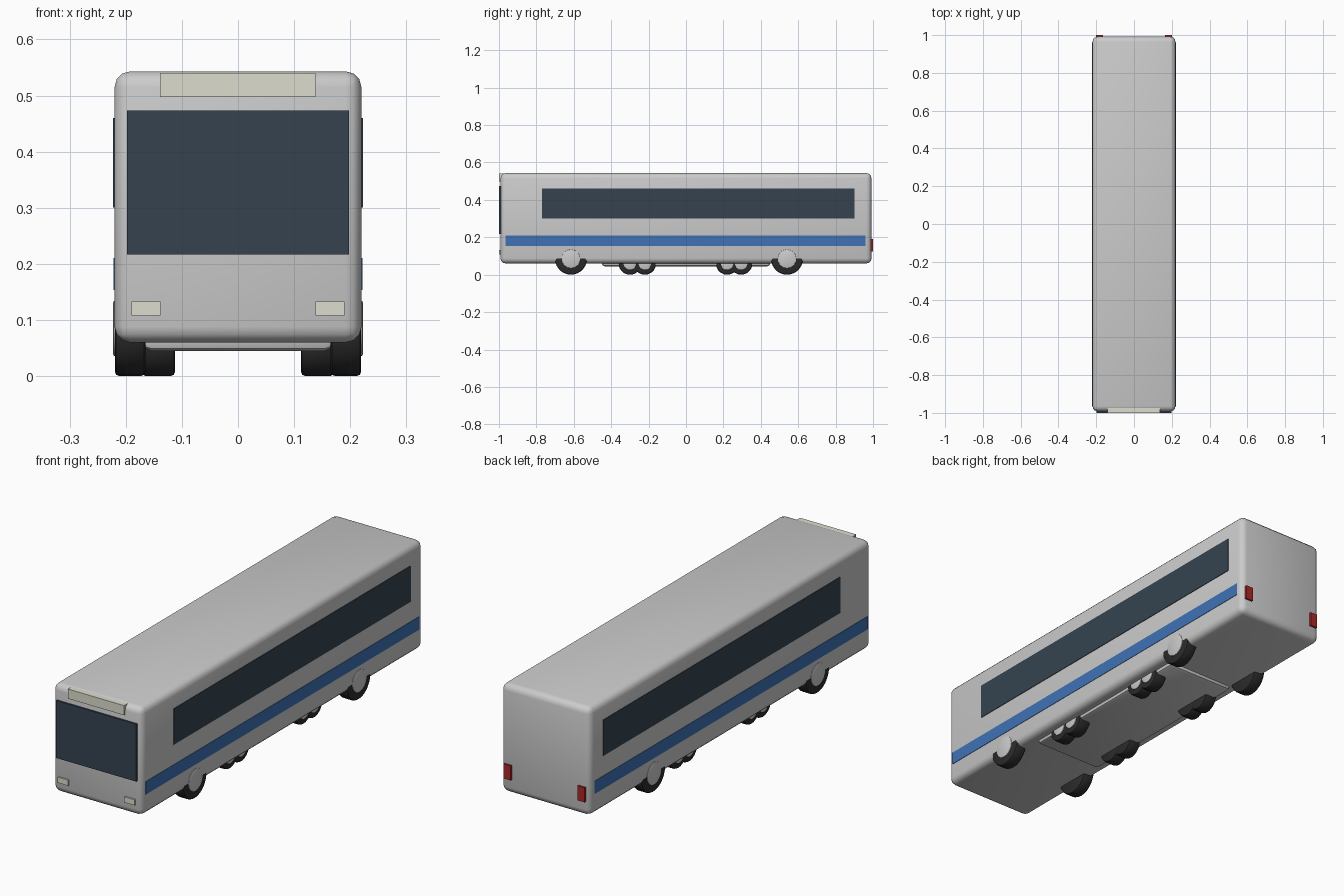
import bpy
from math import radians

if "Cube" in bpy.data.objects:
    bpy.data.objects.remove(bpy.data.objects["Cube"])


def material(name, rgb):
    m = bpy.data.materials.new(name)
    m.diffuse_color = (*rgb, 1)
    m.use_nodes = True
    m.node_tree.nodes["Principled BSDF"].inputs["Base Color"].default_value = m.diffuse_color
    return m


GLASS = material("dark_glass", (0.035, 0.055, 0.08))
BLUE = material("stripe_blue", (0.05, 0.17, 0.46))
RED = material("lamp_red", (0.4, 0.02, 0.02))
CREAM = material("lamp_cream", (0.72, 0.72, 0.62))
RUBBER = material("rubber", (0.025, 0.025, 0.025))


def finish(ob, name, mat=None, bevel=0, segments=2):
    ob.name = name
    if mat:
        ob.data.materials.append(mat)
    if bevel:
        mod = ob.modifiers.new("bevel", 'BEVEL')
        mod.width = bevel
        mod.segments = segments
        bpy.ops.object.modifier_apply(modifier="bevel")
        bpy.ops.object.shade_smooth_by_angle(angle=radians(40))
    return ob


def box(name, x, y, z, mat=None, bevel=0, segments=2):
    """Box spanning the given (min, max) ranges."""
    bpy.ops.mesh.primitive_cube_add(size=1, location=[sum(r) / 2 for r in (x, y, z)])
    ob = bpy.context.object
    ob.scale = [r[1] - r[0] for r in (x, y, z)]
    bpy.ops.object.transform_apply(location=False, rotation=False, scale=True)
    return finish(ob, name, mat, bevel, segments)


def disc(name, x, y, z, radius, mat=None, bevel=0.008):
    """Cylinder lying along x between the two x values."""
    bpy.ops.mesh.primitive_cylinder_add(vertices=28, radius=radius, depth=abs(x[1] - x[0]),
                                        location=(sum(x) / 2, y, z),
                                        rotation=(0, radians(90), 0))
    return finish(bpy.context.object, name, mat, bevel)


# Body shell and underfloor tray
box("body", (-0.22, 0.22), (-0.992, 0.992), (0.06, 0.543), bevel=0.028, segments=3)
box("underfloor_tray", (-0.17, 0.17), (-0.45, 0.45), (0.045, 0.10), bevel=0.015)

# Front glass and destination panel
box("windscreen", (-0.198, 0.198), (-1.0, -0.985), (0.217, 0.473), GLASS)
box("destination_panel", (-0.139, 0.138), (-1.0, -0.97), (0.497, 0.54), CREAM)

for s, side in ((-1, "left"), (1, "right")):
    def span(a, b):
        return tuple(sorted((s * a, s * b)))

    # Side glass, stripe and lamps
    box(side + "_window", span(0.21, 0.2225), (-0.77, 0.90), (0.30, 0.46), GLASS)
    box(side + "_stripe", span(0.21, 0.222), (-0.965, 0.96), (0.153, 0.21), BLUE)
    box(side + "_headlight", span(0.138, 0.19), (-0.999, -0.98), (0.108, 0.133), CREAM)
    box(side + "_tail_light", span(0.165, 0.2), (0.98, 1.0), (0.125, 0.19), RED)

    # Road wheels
    for y in (-0.615, 0.54):
        disc(side + "_tyre", span(0.165, 0.2195), y, 0.085, 0.085, RUBBER)
        disc(side + "_hub", span(0.19, 0.2225), y, 0.085, 0.05, bevel=0.004)

    # Small inner wheels under the floor
    for y in (-0.30, -0.22, 0.22, 0.295):
        disc(side + "_inner_tyre", span(0.112, 0.172), y, 0.06, 0.06, RUBBER)
        disc(side + "_inner_hub", span(0.14, 0.175), y, 0.06, 0.035, bevel=0.004)
